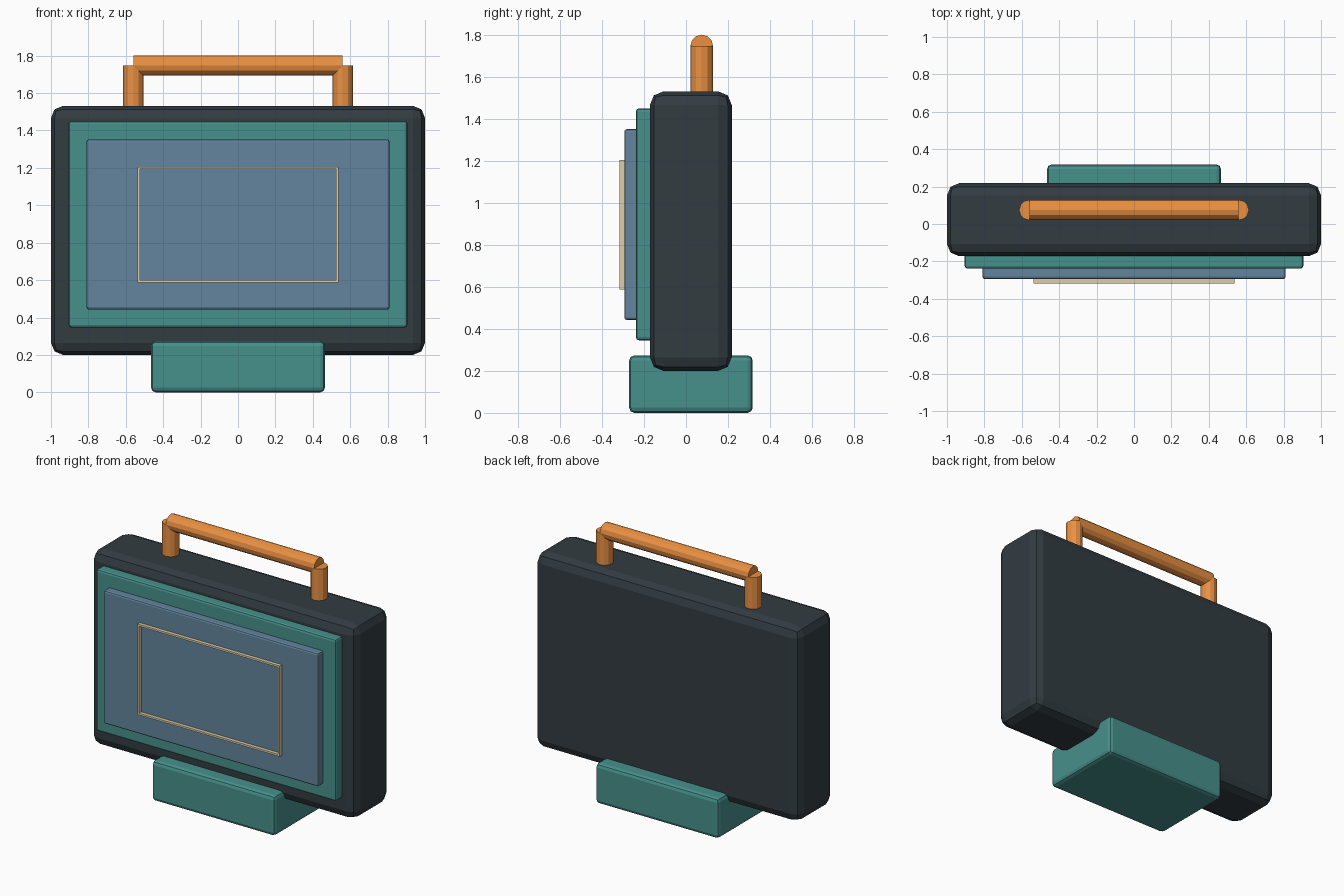
import bpy
import bmesh
import math
from mathutils import Matrix

if "Cube" in bpy.data.objects:
    bpy.data.objects.remove(bpy.data.objects["Cube"])


def material(name, rgb):
    m = bpy.data.materials.new(name)
    m.diffuse_color = (*rgb, 1)
    m.use_nodes = True
    m.node_tree.nodes["Principled BSDF"].inputs["Base Color"].default_value = m.diffuse_color
    return m


DARK = material("dark_shell", (0.032, 0.045, 0.053))
TEAL = material("teal", (0.062, 0.28, 0.26))
BLUE = material("screen_blue", (0.125, 0.235, 0.34))
ORANGE = material("orange", (0.82, 0.28, 0.055))
CREAM = material("cream", (0.72, 0.62, 0.40))


def add_object(name, bm, mat):
    me = bpy.data.meshes.new(name)
    bm.to_mesh(me)
    bm.free()
    me.materials.append(mat)
    ob = bpy.data.objects.new(name, me)
    bpy.context.collection.objects.link(ob)
    return ob


def box(name, x, y, z, mat, bevel=0.0, segments=2):
    """Box from (min, max) ranges with an optional rounded edge."""
    bm = bmesh.new()
    bmesh.ops.create_cube(bm, size=1)
    for v in bm.verts:
        for i, (lo, hi) in enumerate((x, y, z)):
            v.co[i] = lo if v.co[i] < 0 else hi
    ob = add_object(name, bm, mat)
    if bevel:
        mod = ob.modifiers.new("bevel", 'BEVEL')
        mod.width = bevel
        mod.segments = segments
    return ob


def rod(name, centre, length, radius, mat, rotation=Matrix()):
    bm = bmesh.new()
    bmesh.ops.create_cone(bm, cap_ends=True, segments=12, radius1=radius,
                          radius2=radius, depth=length,
                          matrix=Matrix.Translation(centre) @ rotation)
    return add_object(name, bm, mat)


# Main shell and foot
box("shell", (-1, 1), (-0.172, 0.218), (0.2, 1.532), DARK, 0.065)
box("stand", (-0.465, 0.465), (-0.271, 0.318), (0, 0.274), TEAL, 0.025)

# Stacked front panel and screen
box("bezel", (-0.905, 0.905), (-0.239, -0.15), (0.346, 1.451), TEAL, 0.015)
box("screen", (-0.81, 0.81), (-0.294, -0.22), (0.443, 1.352), BLUE, 0.012)

# Thin rectangular outline on the screen
W, BOTTOM, TOP, T = 0.537, 0.587, 1.206, 0.013
Y = (-0.318, -0.29)
for side, s in (("left", -1), ("right", 1)):
    box("outline_" + side, sorted((s * W, s * (W - T))), Y, (BOTTOM, TOP), CREAM)
for side, z in (("bottom", BOTTOM), ("top", TOP - T)):
    box("outline_" + side, (T - W, W - T), Y, (z, z + T), CREAM)

# Carrying handle
for side, s in (("left", -1), ("right", 1)):
    rod("handle_post_" + side, (s * 0.56, 0.075, 1.625), 0.245, 0.054, ORANGE)
rod("handle_bar", (0, 0.075, 1.748), 1.12, 0.054, ORANGE,
    Matrix.Rotation(math.pi / 2, 4, 'Y'))
